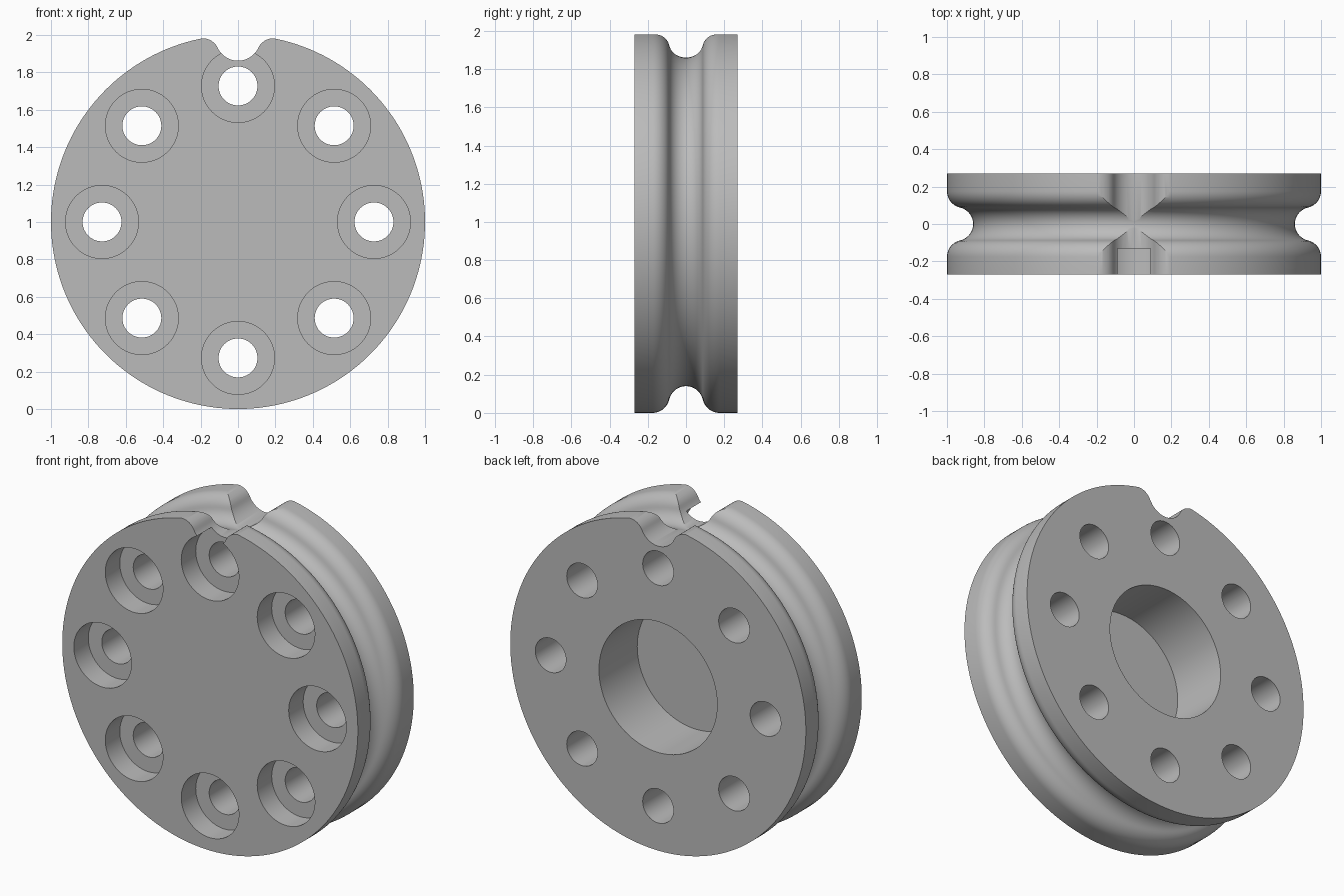
import bpy, bmesh
from math import sin, cos, pi, sqrt, radians

if "Cube" in bpy.data.objects:
    bpy.data.objects.remove(bpy.data.objects["Cube"], do_unlink=True)

HALF = 0.27      # half the disc thickness
CENTRE = 1.0     # height of the disc axis


def make_object(name, bm):
    bmesh.ops.recalc_face_normals(bm, faces=bm.faces)
    mesh = bpy.data.meshes.new(name)
    bm.to_mesh(mesh)
    bm.free()
    obj = bpy.data.objects.new(name, mesh)
    bpy.context.collection.objects.link(obj)
    return obj


def loft(name, rings):
    """Skin a list of vertex rings and close both ends."""
    bm = bmesh.new()
    rings = [[bm.verts.new(p) for p in ring] for ring in rings]
    n = len(rings[0])
    for a, b in zip(rings, rings[1:]):
        for i in range(n):
            j = (i + 1) % n
            bm.faces.new((a[i], a[j], b[j], b[i]))
    bm.faces.new(rings[0])
    bm.faces.new(rings[-1])
    return make_object(name, bm)


def turn(name, profile, x=0, z=CENTRE, sides=64):
    """Turn (radius, y) points around an axis parallel to y."""
    angles = [2 * pi * i / sides for i in range(sides)]
    return loft(name, [[(x + r * cos(a), y, z + r * sin(a)) for a in angles]
                       for r, y in profile])


def valley(bottom, hollow, fillet, peak, steps=10):
    """Round hollow blending into round shoulders, as (across, radius) points."""
    hollow_z, fillet_z = bottom + hollow, peak - fillet
    across = sqrt((hollow + fillet) ** 2 - (hollow_z - fillet_z) ** 2)
    tilt = math_angle = pi / 2 - sin_angle((hollow_z - fillet_z) / (hollow + fillet))
    half = [(hollow * sin(tilt * i / steps), hollow_z - hollow * cos(tilt * i / steps))
            for i in range(steps + 1)]
    half += [(across - fillet * sin(tilt * i / steps), fillet_z + fillet * cos(tilt * i / steps))
             for i in range(steps - 1, -1, -1)]
    return [(-u, v) for u, v in reversed(half[1:])] + half


def sin_angle(s):
    from math import asin
    return asin(s)


def cut(target, cutter):
    mod = target.modifiers.new("cut", 'BOOLEAN')
    mod.operation, mod.solver, mod.object = 'DIFFERENCE', 'EXACT', cutter
    bpy.ops.object.modifier_apply(modifier=mod.name)
    bpy.data.objects.remove(cutter, do_unlink=True)


# Grooved disc
groove = [(r, y) for y, r in valley(0.86, 0.09, 0.09, 1.0)]
disc = turn("grooved_disc", [(1, -HALF)] + groove + [(1, HALF)], sides=160)
bpy.context.view_layer.objects.active = disc
disc.select_set(True)

# Rounded notch across the top of the rim
notch = valley(0.862, 0.12, 0.09, 0.982)
edge = notch[-1][0]
outline = notch + [(edge, 1.2), (-edge, 1.2)]
cut(disc, loft("notch_cutter", [[(x, y, CENTRE + z) for x, z in outline] for y in (-0.4, 0.4)]))

# Blind bore in the back
cut(disc, turn("bore_cutter", [(0.4, -0.1), (0.4, 0.4)], sides=96))

# Ring of eight counterbored holes
for i in range(8):
    a = i * pi / 4
    steps = [(0.195, -0.4), (0.195, -0.13), (0.104, -0.13), (0.104, 0.4)]
    cut(disc, turn("hole_cutter", steps, 0.727 * cos(a), CENTRE + 0.727 * sin(a)))

# Grey finish
grey = bpy.data.materials.new("plain_grey")
grey.use_nodes = True
colour = (0.5, 0.5, 0.5, 1)
grey.diffuse_color = colour
grey.node_tree.nodes["Principled BSDF"].inputs["Base Color"].default_value = colour
disc.data.materials.clear()
disc.data.materials.append(grey)
for face in disc.data.polygons:
    face.material_index = 0
bpy.ops.object.shade_smooth_by_angle(angle=radians(30))
